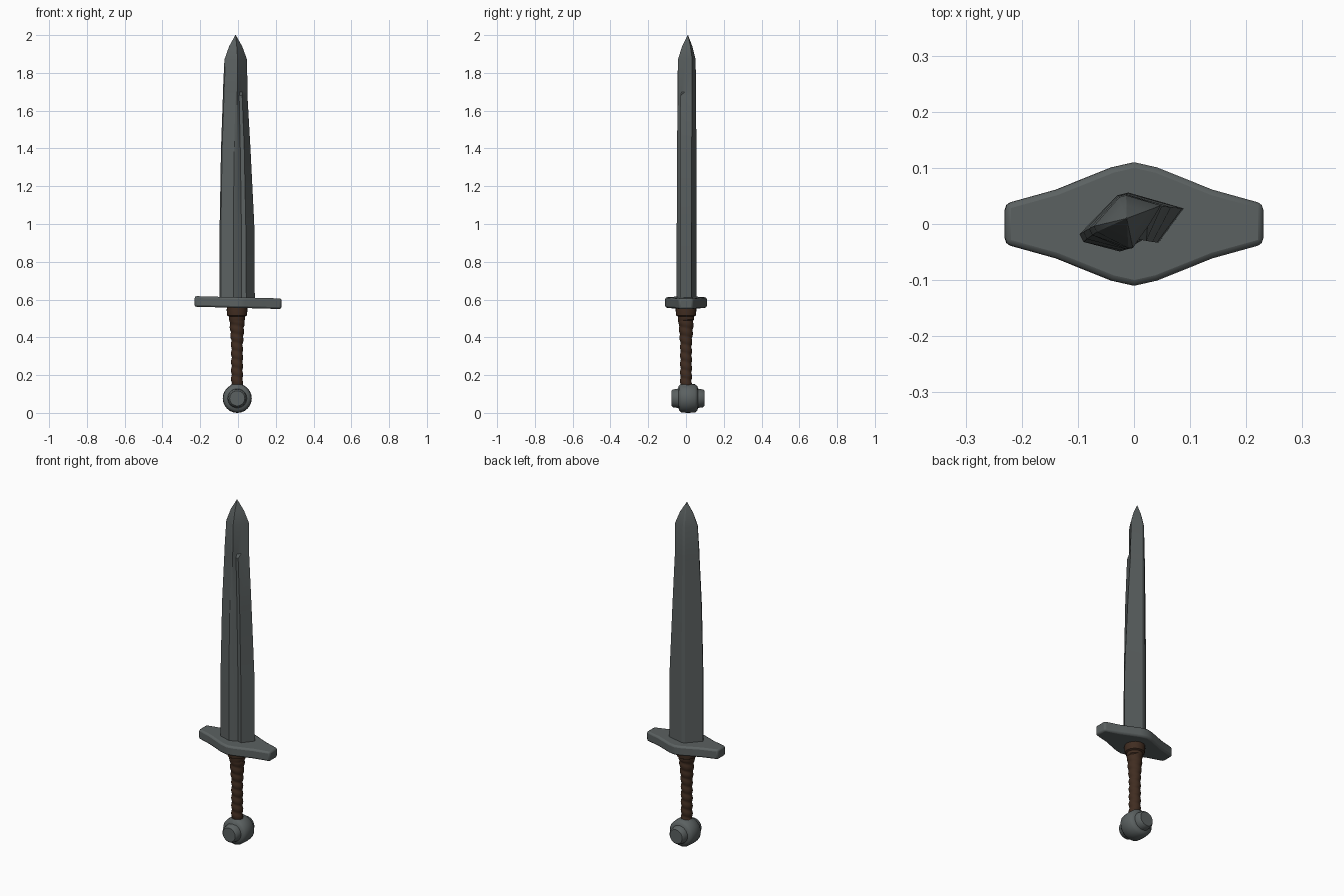
import bpy, bmesh, math
from mathutils import Vector

if "Cube" in bpy.data.objects:
    bpy.data.objects.remove(bpy.data.objects["Cube"])


def material(name, rgb):
    m = bpy.data.materials.new(name)
    m.diffuse_color = (*rgb, 1)
    m.use_nodes = True
    m.node_tree.nodes["Principled BSDF"].inputs["Base Color"].default_value = m.diffuse_color
    return m


steel = material("dark steel", (0.105, 0.120, 0.120))
leather = material("brown leather", (0.052, 0.026, 0.015))


def loft(name, rings, mat, angle=35, bevel=0):
    """Skin a stack of equal-length point rings and cap both ends."""
    bm = bmesh.new()
    vs = [[bm.verts.new(p) for p in r] for r in rings]
    n = len(rings[0])
    for a, b in zip(vs, vs[1:]):
        for i in range(n):
            j = (i + 1) % n
            bm.faces.new((a[i], a[j], b[j], b[i]))
    bm.faces.new(vs[0])
    bm.faces.new(vs[-1])
    bmesh.ops.recalc_face_normals(bm, faces=bm.faces)
    me = bpy.data.meshes.new(name)
    bm.to_mesh(me)
    bm.free()
    ob = bpy.data.objects.new(name, me)
    bpy.context.collection.objects.link(ob)
    me.materials.append(mat)
    if bevel:
        mod = ob.modifiers.new("bevel", 'BEVEL')
        mod.width = bevel
        mod.segments = 2
        mod.limit_method = 'ANGLE'
        mod.angle_limit = math.radians(50)
    bpy.ops.object.select_all(action='DESELECT')
    ob.select_set(True)
    bpy.context.view_layer.objects.active = ob
    bpy.ops.object.shade_smooth_by_angle(angle=math.radians(angle))
    return ob


# Blade: twisted diamond section with a stepped groove that ends below the tip
base = [(-.097, -.018), (-.09, -.032), (-.025, -.049), (-.010, -.043), (.018, -.027),
        (.044, -.033), (.089, .028), (-.010, .056), (-.030, .051)]
mid = [(-.090, -.014), (-.084, -.027), (-.020, -.047), (-.006, -.043), (.012, -.027),
       (.033, -.032), (.066, .030), (-.012, .055), (-.029, .051)]
upper = [(-.080, -.008), (-.074, -.020), (-.014, -.045), (-.004, -.043), (.006, -.027),
         (.022, -.030), (.050, .032), (-.014, .053), (-.027, .050)]
plain = upper[:4] + [(.009, -.024), (.024, -.004)] + upper[6:]
end = [(-.072, -.004), (-.066, -.014), (-.010, -.043), (-.002, -.043), (.012, -.022),
       (.026, -.003), (.048, .033), (-.014, .051), (-.026, .048)]
tip = Vector((-.013, .010))


def shrink(s):
    return [tip + (Vector(p) - tip) * s for p in end]


wide = [(x + (.003 if x > .03 else 0) * -1, y) for x, y in base]
stack = [(.59, base), (1.0, wide), (1.4, mid), (1.68, upper), (1.70, plain),
         (1.87, end), (1.94, shrink(.58)), (2.0, shrink(.02))]
loft("blade", [[(p[0], p[1], z) for p in sec] for z, sec in stack], steel, 25)

# Crossguard: long lozenge plate, tilted slightly
quarter = [(.23, .036), (.14, .061), (.04, .101), (0, .110)]
outline = quarter + [(-x, y) for x, y in quarter[-2::-1]]
outline += [(-x, -y) for x, y in quarter] + [(x, -y) for x, y in quarter[-2::-1]]
guard = loft("crossguard", [[(x, y, z) for x, y in outline] for z in (-.028, .028)],
             steel, 40, .010)
guard.location = (0, 0, .584)
guard.rotation_euler.y = .027


# Grip: leather wound in a spiral, flaring to a collar under the guard
def round_ring(z, r, wrap=0, n=20):
    ring = []
    for i in range(n):
        a = math.tau * i / n
        k = r + wrap * (abs(math.sin(z * math.pi / .045 + a / 2)) - .6)
        ring.append((-.005 + k * math.cos(a), k * math.sin(a), z))
    return ring


rings = []
for i in range(61):
    z = .12 + .37 * i / 60
    rings.append(round_ring(z, .030 + .010 * max(0, (z - .36) / .13), .005))
rings += [round_ring(z, r) for z, r in
          ((.495, .043), (.51, .043), (.515, .052), (.545, .055), (.565, .053))]
loft("grip", rings, leather, 40)

# Pommel: disc facing front, with a raised boss on each side
profile = [(-.077, .040), (-.070, .047), (-.040, .051), (-.036, .064), (-.024, .075),
           (.010, .077), (.048, .075), (.060, .064), (.064, .051), (.090, .047), (.098, .040)]
N = 24
loft("pommel", [[(-.004 + r * math.cos(math.tau * i / N), y,
                  .077 + r * math.sin(math.tau * i / N)) for i in range(N)]
                for y, r in profile], steel, 45)

# Pommel neck joining the grip
loft("pommel_neck", [round_ring(z, r) for z, r in
                     ((.08, .055), (.125, .046), (.142, .038), (.150, .030))], steel, 45)
